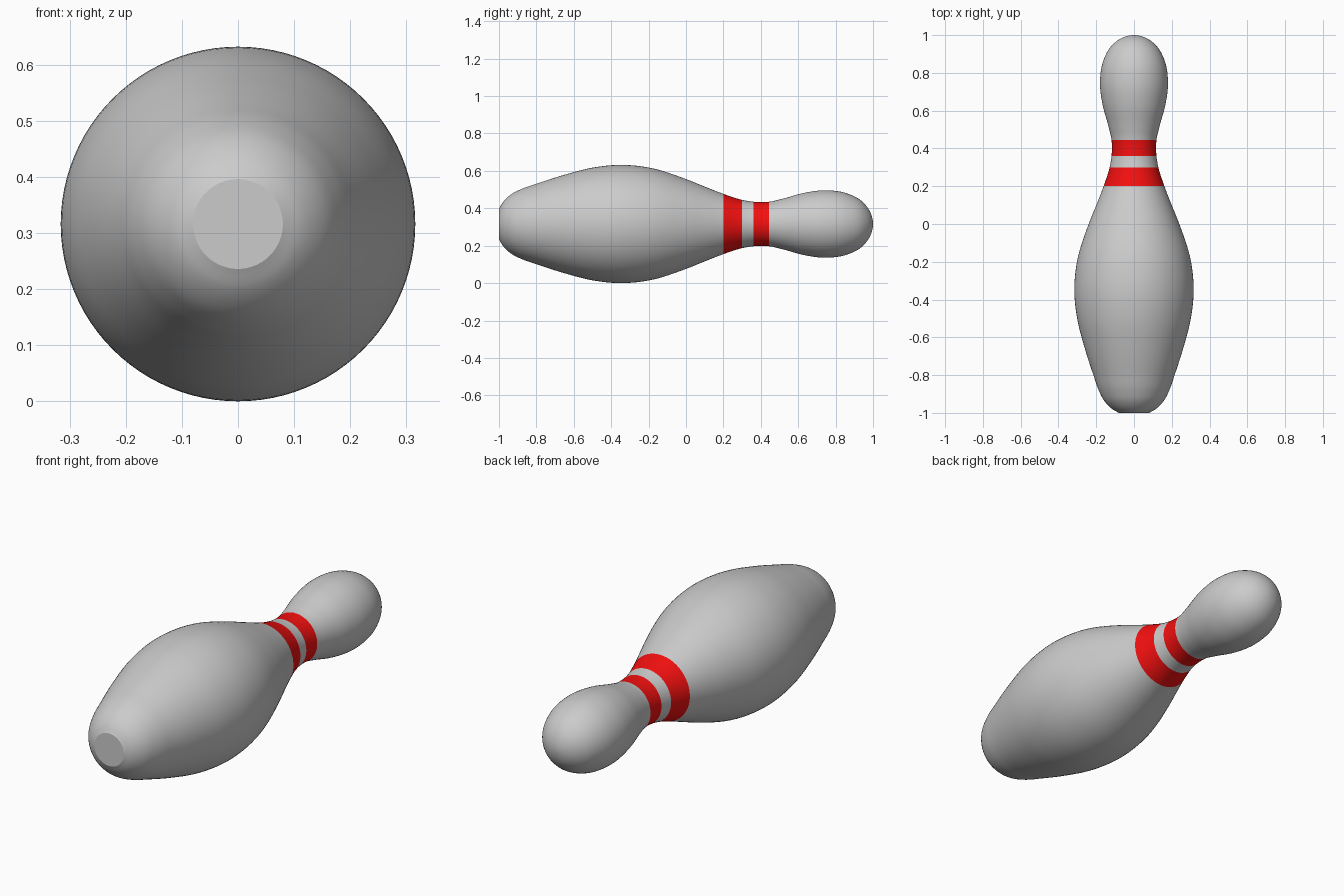
import bpy, bmesh, math
from mathutils import Vector

if "Cube" in bpy.data.objects:
    bpy.data.objects.remove(bpy.data.objects["Cube"])

SIDES, STEPS, AXIS_Z = 96, 6, 0.316

# Outline of the pin: (position along y, radius); the last is a mirrored helper past the tip
outline = [Vector(p) for p in [
    (-1.0, 0.08), (-0.98, 0.115), (-0.94, 0.155), (-0.88, 0.187), (-0.8, 0.215), (-0.65, 0.263),
    (-0.5, 0.301), (-0.35, 0.316), (-0.2, 0.302), (0.0, 0.24), (0.1, 0.2),
    (0.2, 0.161), (0.3, 0.129), (0.36, 0.119), (0.445, 0.119), (0.52, 0.136),
    (0.63, 0.166), (0.75, 0.18), (0.86, 0.164), (0.94, 0.122),
    (0.985, 0.064), (1.0, 0.0), (0.985, -0.064)]]


def tangent(i):
    # Slope at an outline point, weighted by the neighbouring chord lengths
    if i == 0:
        return (outline[1] - outline[0]).normalized()
    a, b = outline[i] - outline[i - 1], outline[i + 1] - outline[i]
    la, lb = a.length, b.length
    return (a / la * lb + b / lb * la) / (la + lb)


def smooth_points(first, last):
    pts = [outline[first]]
    for i in range(first, last):
        p, q = outline[i], outline[i + 1]
        d = (q - p).length
        for s in range(1, STEPS + 1):
            t = s / STEPS
            pts.append(p * (2*t**3 - 3*t**2 + 1) + q * (3*t**2 - 2*t**3)
                       + tangent(i) * d * (t**3 - 2*t**2 + t)
                       + tangent(i + 1) * d * (t**3 - t**2))
    return pts


def lathe(name, first, last, material=None, base=False):
    bm = bmesh.new()
    rings = []
    for y, r in smooth_points(first, last):
        if r < 1e-5:
            rings.append([bm.verts.new((0, y, AXIS_Z))] * SIDES)
        else:
            angles = [math.tau * k / SIDES for k in range(SIDES)]
            rings.append([bm.verts.new((r * math.cos(a), y, AXIS_Z + r * math.sin(a)))
                          for a in angles])
    for lo, hi in zip(rings, rings[1:]):
        for k in range(SIDES):
            n = (k + 1) % SIDES
            quad = dict.fromkeys((lo[k], hi[k], hi[n], lo[n]))
            bm.faces.new(list(quad))
    if base:
        bm.faces.new(rings[0])
    for f in bm.faces:
        f.smooth = len(f.verts) <= 4
    if base:
        for k in range(SIDES):
            bm.edges.get((rings[0][k], rings[0][(k + 1) % SIDES])).smooth = False
    mesh = bpy.data.meshes.new(name)
    bm.to_mesh(mesh)
    bm.free()
    obj = bpy.data.objects.new(name, mesh)
    bpy.context.collection.objects.link(obj)
    if material:
        mesh.materials.append(material)


red = bpy.data.materials.new("red")
red.diffuse_color = (0.9, 0.005, 0.005, 1)
red.use_nodes = True
red.node_tree.nodes["Principled BSDF"].inputs["Base Color"].default_value = red.diffuse_color

# Pin parts from the flat base to the rounded head
lathe("belly", 0, 11, base=True)
lathe("lower_stripe", 11, 12, red)
lathe("neck_ring", 12, 13)
lathe("upper_stripe", 13, 14, red)
lathe("head", 14, 21)
